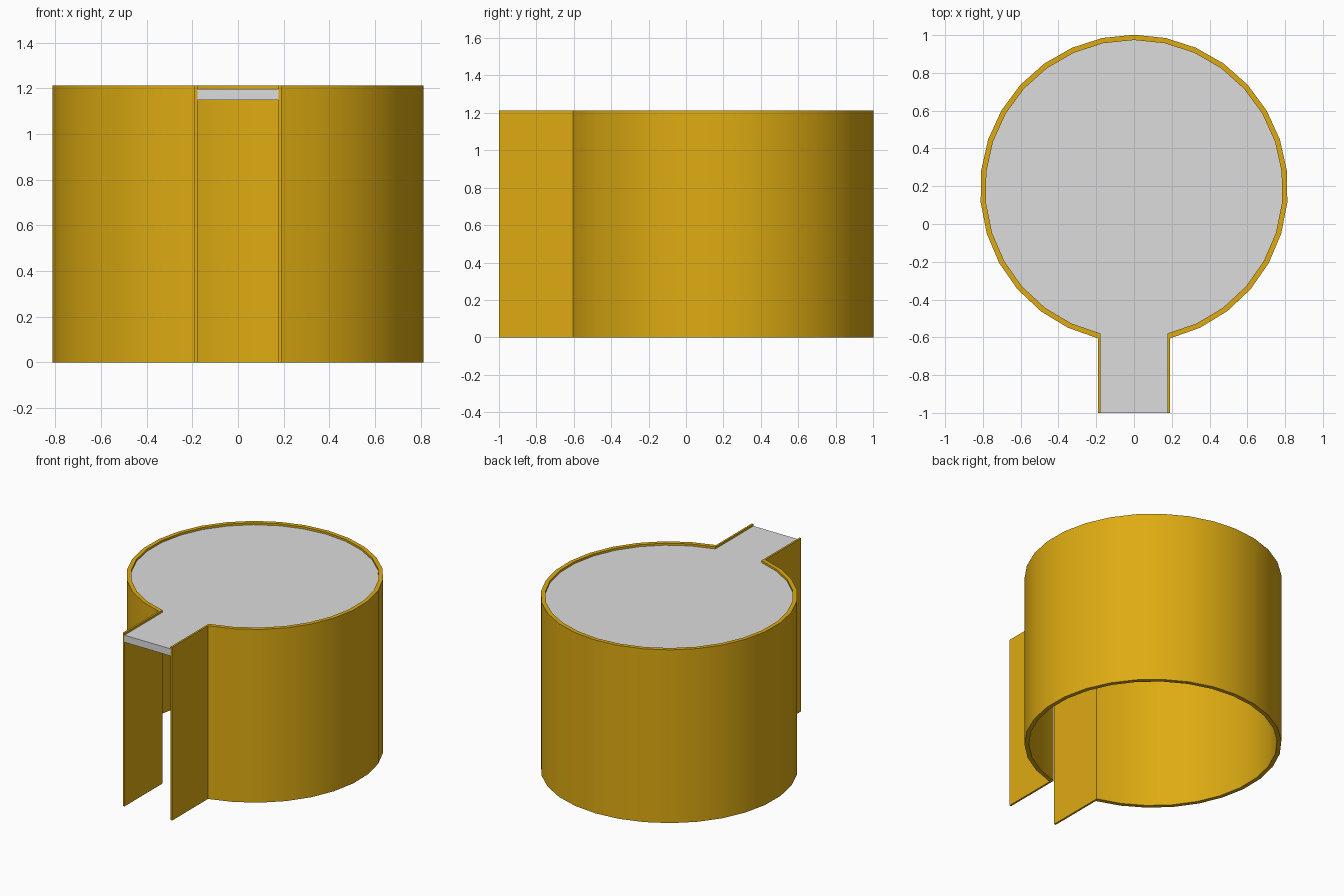
import bpy, bmesh, math

if "Cube" in bpy.data.objects:
    bpy.data.objects.remove(bpy.data.objects["Cube"])

CY = 0.187          # centre of the round part
HEIGHT = 1.212


def material(name, rgb):
    m = bpy.data.materials.new(name)
    m.diffuse_color = (*rgb, 1)
    m.use_nodes = True
    m.node_tree.nodes["Principled BSDF"].inputs["Base Color"].default_value = m.diffuse_color
    return m


amber = material("amber", (0.73, 0.41, 0.006))
grey = material("light grey", (0.72, 0.72, 0.72))


def keyhole(radius, half_neck, steps=28):
    """Open keyhole outline, from right neck end round to left neck end."""
    a0 = -math.acos(half_neck / radius)
    sweep = math.pi - 2 * a0
    pts = [(half_neck, -1.0)]
    for i in range(steps + 1):
        a = a0 + sweep * i / steps
        pts.append((radius * math.cos(a), CY + radius * math.sin(a)))
    pts.append((-half_neck, -1.0))
    return pts


def finish(bm, name, mat):
    bmesh.ops.recalc_face_normals(bm, faces=bm.faces)
    me = bpy.data.meshes.new(name)
    bm.to_mesh(me)
    bm.free()
    ob = bpy.data.objects.new(name, me)
    bpy.context.collection.objects.link(ob)
    me.materials.append(mat)
    bpy.ops.object.select_all(action='DESELECT')
    ob.select_set(True)
    bpy.context.view_layer.objects.active = ob
    bpy.ops.object.shade_smooth_by_angle(angle=math.radians(25))
    return ob


def extrude(bm, faces, height):
    geo = bmesh.ops.extrude_face_region(bm, geom=faces)["geom"]
    verts = [g for g in geo if isinstance(g, bmesh.types.BMVert)]
    bmesh.ops.translate(bm, verts=verts, vec=(0, 0, height))


outer = keyhole(0.815, 0.191)
inner = keyhole(0.787, 0.178)

# Thin wall: strip between both outlines, open at the neck end
bm = bmesh.new()
vo = [bm.verts.new((x, y, 0)) for x, y in outer]
vi = [bm.verts.new((x, y, 0)) for x, y in inner]
strip = [bm.faces.new((vo[i], vo[i + 1], vi[i + 1], vi[i]))
         for i in range(len(vo) - 1)]
extrude(bm, strip, HEIGHT)
finish(bm, "keyhole_wall", amber)

# Lid plate filling the inside just below the rim
bm = bmesh.new()
plate = bm.faces.new([bm.verts.new((x, y, 1.148)) for x, y in inner])
extrude(bm, [plate], 0.05)
finish(bm, "top_plate", grey)
